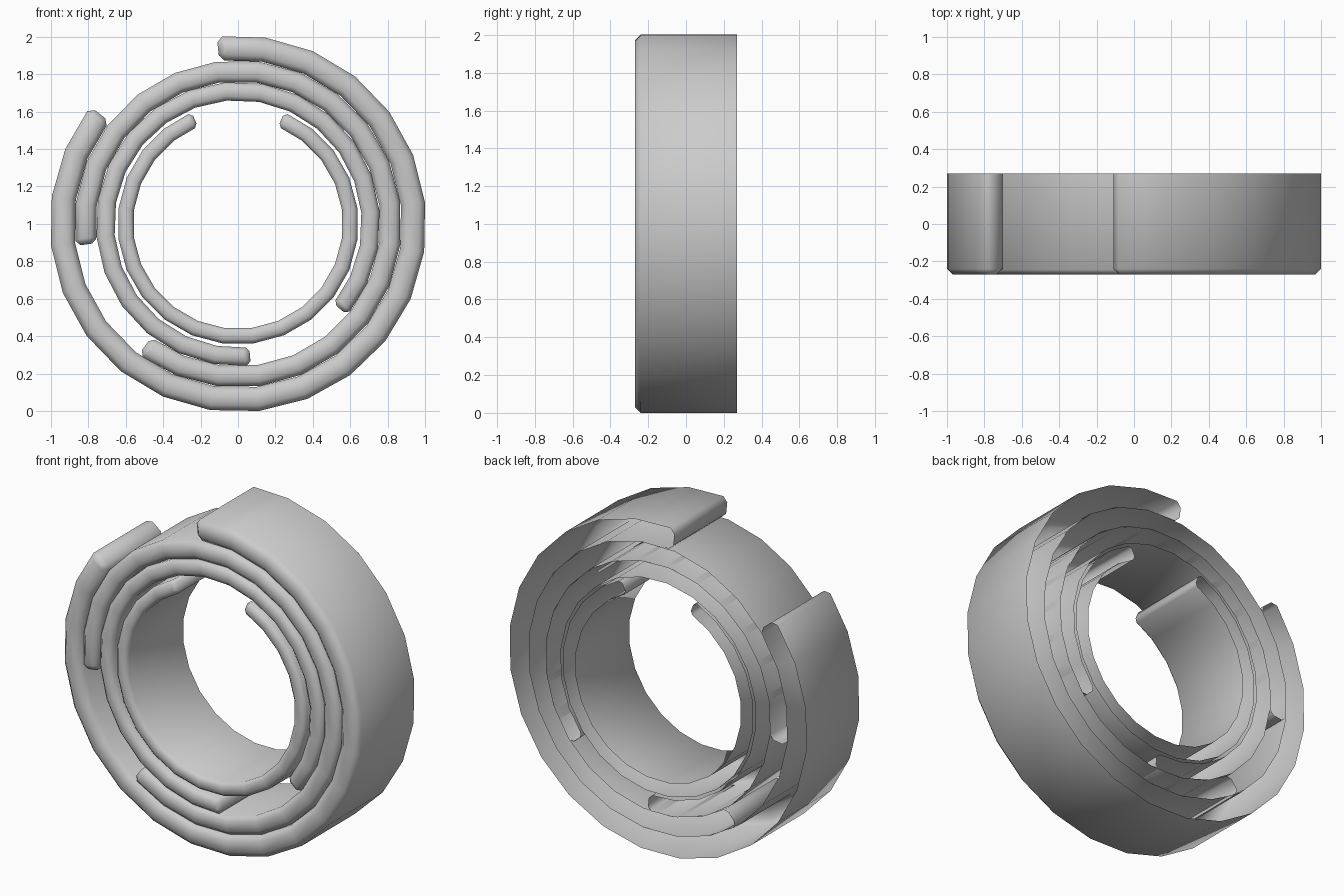
import bpy
import bmesh
from math import cos, sin, radians

cube = bpy.data.objects.get("Cube")
if cube:
    bpy.data.objects.remove(cube, do_unlink=True)

GREY = (0.6, 0.6, 0.6, 1)
mat = bpy.data.materials.new("light_grey")
mat.use_nodes = True
mat.diffuse_color = GREY
mat.node_tree.nodes["Principled BSDF"].inputs["Base Color"].default_value = GREY

INNER, OUTER, CHAMFER = 0.877, 1.0065, 0.03
FRONT, BACK = -0.27, 0.27
STEP, SEGMENTS = radians(15), 21


def open_ring(name, scale, start_degrees):
    """C-shaped channel: chamfered front, open back, clipped end corners."""
    start = radians(start_degrees)
    clip = CHAMFER / OUTER
    # Stations along the arc as (angle, radial inset)
    stations = [(start - i * STEP, 0) for i in range(1, SEGMENTS)]
    end = start - SEGMENTS * STEP
    stations = ([(start, CHAMFER), (start - clip, 0)] + stations
                + [(end + clip, 0), (end, CHAMFER)])

    # Front strip of quads
    bm = bmesh.new()
    chamfer = CHAMFER * scale
    rows = []
    for angle, inset in stations:
        rows.append([bm.verts.new((r * scale * cos(angle), FRONT + chamfer,
                                   1 + r * scale * sin(angle)))
                     for r in (INNER + inset, OUTER - inset)])
    front = [bm.faces.new((a[0], a[1], b[1], b[0]))
             for a, b in zip(rows, rows[1:])]

    # Side walls, drawn back from the rim
    rim = [e for e in bm.edges if e.is_boundary]
    walls = bmesh.ops.extrude_edge_only(bm, edges=rim)["geom"]
    for v in walls:
        if isinstance(v, bmesh.types.BMVert):
            v.co.y = BACK

    # Chamfer around the front
    bmesh.ops.inset_region(bm, faces=front, thickness=chamfer,
                           use_even_offset=True)
    for v in {v for f in front for v in f.verts}:
        v.co.y = FRONT

    bmesh.ops.recalc_face_normals(bm, faces=bm.faces[:])
    bm.normal_update()
    if front[0].normal.y > 0:
        bmesh.ops.reverse_faces(bm, faces=bm.faces[:])
    for f in bm.faces:
        f.smooth = True

    mesh = bpy.data.meshes.new(name)
    bm.to_mesh(mesh)
    bm.free()
    mesh.materials.append(mat)
    bpy.context.collection.objects.link(bpy.data.objects.new(name, mesh))


# Nested rings, each turned so its gap faces another way
open_ring("outer_ring", 1.0, 96.5)
open_ring("second_ring", 0.869, 187.7)
open_ring("third_ring", 0.755, 275.2)
open_ring("inner_ring", 0.64, 67.5)
